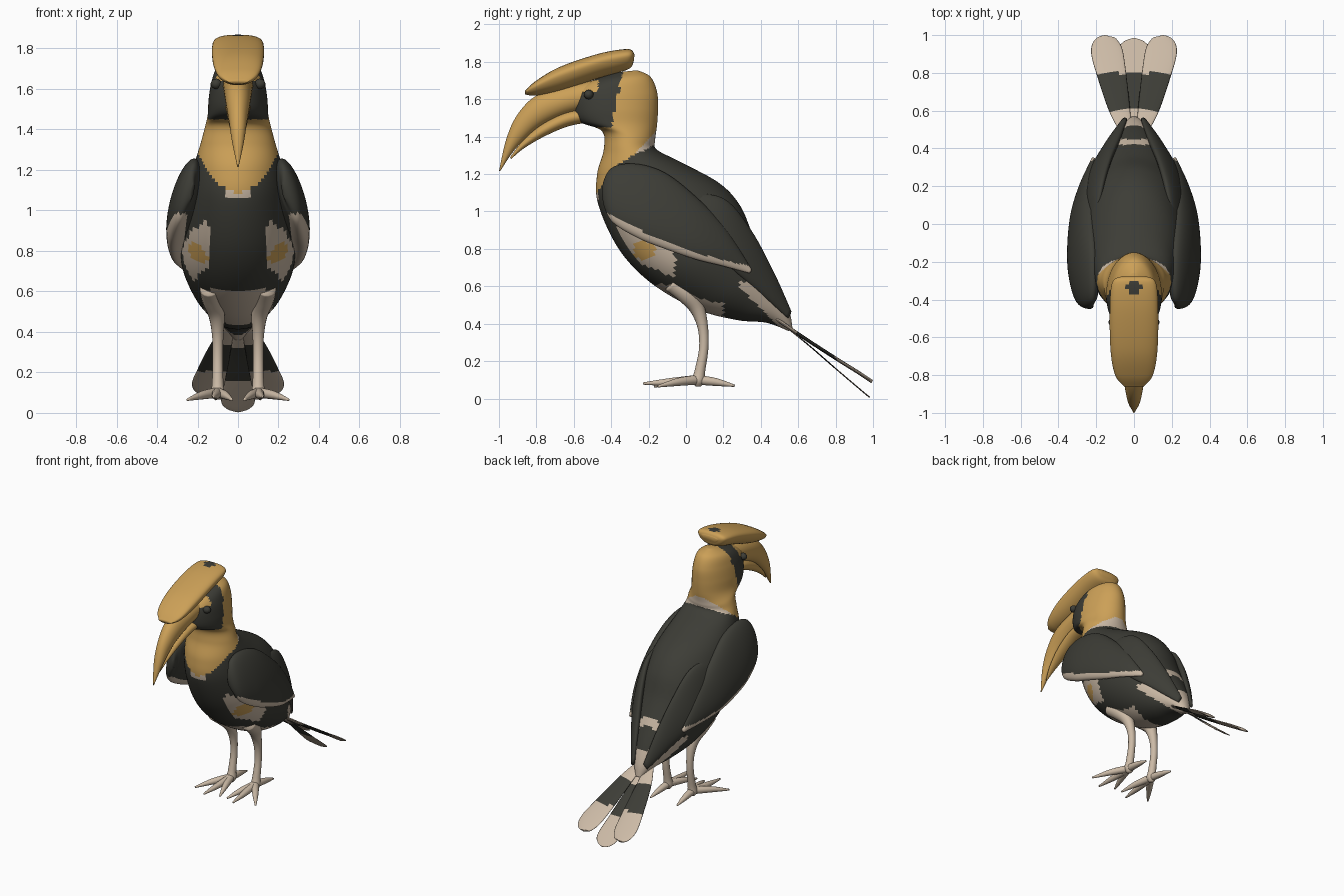
import bpy, bmesh, math
from mathutils import Vector

if "Cube" in bpy.data.objects:
    bpy.data.objects.remove(bpy.data.objects["Cube"])


def material(name, rgb):
    m = bpy.data.materials.new(name)
    m.diffuse_color = (*rgb, 1)
    m.use_nodes = True
    m.node_tree.nodes["Principled BSDF"].inputs["Base Color"].default_value = m.diffuse_color
    return m


MATS = [material("golden_yellow", (0.60, 0.35, 0.095)),
        material("charcoal_black", (0.046, 0.046, 0.037)),
        material("pale_beige", (0.60, 0.49, 0.38))]
GOLD, DARK, PALE = range(3)


def spline(rows, steps):
    """Catmull-Rom interpolation of rows of numbers."""
    out, n = [], len(rows)
    for i in range(n - 1):
        p = [rows[max(0, min(n - 1, i + k))] for k in (-1, 0, 1, 2)]
        for s in range(steps):
            t = s / steps
            out.append([0.5 * (2 * b + (c - a) * t + (2 * a - 5 * b + 4 * c - d) * t * t
                               + (3 * b - a - 3 * c + d) * t ** 3) for a, b, c, d in zip(*p)])
    return out + [list(rows[-1])]


def loft(name, rows, colour, steps=6, sides=32, side=1, power=2.0, taper=0.0):
    """Skin oval rings; a row is top point xyz, bottom point xyz, half width."""
    rings = spline(rows, steps)
    mids = [(Vector(r[:3]) + Vector(r[3:6])) / 2 for r in rings]
    bm, loops = bmesh.new(), []
    for i, r in enumerate(rings):
        half = (Vector(r[:3]) - Vector(r[3:6])) / 2
        tangent = mids[min(i + 1, len(mids) - 1)] - mids[max(i - 1, 0)]
        across = half.cross(tangent).normalized() * max(r[6], 0.001)
        loop = []
        for k in range(sides):
            a = 2 * math.pi * k / sides
            c, s = [math.copysign(abs(v) ** (2 / power), v) for v in (math.cos(a), math.sin(a))]
            p = mids[i] + half * c + across * s * (1 + taper * c)
            loop.append(bm.verts.new((p.x * side, p.y, p.z)))
        loops.append(loop)
    for a, b in zip(loops, loops[1:]):
        for k in range(sides):
            j = (k + 1) % sides
            bm.faces.new((a[k], a[j], b[j], b[k]))
    bm.faces.new(loops[0])
    bm.faces.new(loops[-1])
    bmesh.ops.recalc_face_normals(bm, faces=bm.faces)
    for f in bm.faces:
        f.smooth = True
        f.material_index = colour(f.calc_center_median(), f.normal) if callable(colour) else colour
    me = bpy.data.meshes.new(name)
    bm.to_mesh(me)
    bm.free()
    for m in MATS:
        me.materials.append(m)
    ob = bpy.data.objects.new(name, me)
    bpy.context.collection.objects.link(ob)
    return ob


def flat(rows):
    """Rows on the centre plane: top y, z, bottom y, z, half width."""
    return [(0, a, b, 0, c, d, w) for a, b, c, d, w in rows]


def tube(name, pts, ref, side):
    """Round limb; points are x, y, z, radius."""
    rows = []
    for i, p in enumerate(pts):
        t = (Vector(pts[min(i + 1, len(pts) - 1)][:3]) - Vector(pts[max(i - 1, 0)][:3])).normalized()
        u = (Vector(ref) - t * t.dot(Vector(ref))).normalized() * p[3]
        c = Vector(p[:3])
        rows.append((*(c + u), *(c - u), p[3]))
    return loft(name, rows, PALE, steps=5, sides=16, side=side)


# plumage pattern of the body
def body_colour(p, n):
    x, y, z = abs(p.x), p.y, p.z
    edge = 1.09 + 5 * min(x * x, 0.04) if y < -0.3 else 1.29 + (y + 0.3) * 0.5
    if z > edge:
        if z > 1.45 and y < -0.40 + (z - 1.45) * 0.21:          # dark face mask
            return GOLD if -0.58 < y < -0.47 and 1.64 < z < 1.70 else DARK
        if y > -0.28 and z < edge + 0.6 * (y + 0.28):           # pale nape
            return PALE
        return GOLD
    if z > edge - 0.035 and x < 0.06 and y < -0.3:              # pale bib tip
        return PALE
    if ((y + 0.22) / 0.06) ** 2 + ((z - 0.79) / 0.055) ** 2 < 1 and x > 0.13:
        return GOLD
    if -0.37 < y < -0.06 and abs(z - 0.79 + 0.45 * (y + 0.2)) < 0.085 and x > 0.14:
        return PALE
    if z < 0.61 and x < 0.17 and y < 0.2 and n.z < 0:           # belly
        return PALE
    if y > 0.28 and 0.60 - (y - 0.28) < z < 0.62 - max(0, y - 0.35) * 0.4:
        return PALE                                             # vent
    if 0.42 < y < 0.45 and n.z > 0 and z > 0.6:                 # rump stripe
        return PALE
    return DARK


# head, neck and body in one skin
loft("body", flat([
    (-.26, 1.755, -.36, 1.745, .03), (-.19, 1.72, -.50, 1.70, .10),
    (-.155, 1.64, -.585, 1.64, .13), (-.15, 1.55, -.60, 1.55, .145),
    (-.155, 1.46, -.57, 1.48, .15), (-.165, 1.38, -.45, 1.43, .165),
    (-.155, 1.33, -.44, 1.33, .185), (-.02, 1.26, -.475, 1.20, .215),
    (.18, 1.15, -.47, 1.04, .25), (.29, 1.03, -.36, .80, .28),
    (.36, .87, -.19, .62, .28), (.44, .72, .05, .48, .22),
    (.51, .58, .27, .42, .14), (.555, .46, .43, .405, .075),
    (.57, .37, .55, .36, .02)]), body_colour, steps=9, sides=72)

# beak
loft("upper_beak", flat([
    (-.50, 1.70, -.50, 1.55, .075), (-.65, 1.67, -.65, 1.515, .07),
    (-.80, 1.62, -.78, 1.455, .06), (-.90, 1.52, -.87, 1.38, .045),
    (-.96, 1.39, -.935, 1.305, .03), (-1.0, 1.215, -.99, 1.22, .004)]), GOLD)
loft("lower_beak", flat([
    (-.50, 1.56, -.50, 1.48, .065), (-.65, 1.53, -.63, 1.455, .058),
    (-.78, 1.46, -.76, 1.40, .045), (-.88, 1.37, -.87, 1.335, .025),
    (-.94, 1.29, -.935, 1.28, .005)]), GOLD)

# casque on top of the beak, with a dark spot
loft("casque", flat([
    (-.275, 1.84, -.28, 1.80, .06), (-.31, 1.868, -.31, 1.76, .11),
    (-.46, 1.845, -.46, 1.715, .122), (-.67, 1.775, -.67, 1.645, .118),
    (-.80, 1.70, -.80, 1.62, .095), (-.86, 1.645, -.86, 1.625, .05)]),
    lambda p, n: DARK if n.z > 0.3 and abs(p.x) / .05 + abs(p.y + .335) / .045 < 1 else GOLD,
    steps=10, sides=48, power=2.4, taper=0.25)


def wing_colour(p, n):
    return PALE if p.z < 0.80 - 0.35 * p.y + 0.25 * p.y ** 2 and p.y > -0.42 else DARK


def tail_colour(p, n):
    return DARK if 0.6 < p.y < 0.8 else PALE


def feather(name, pts, thick, side=1):
    """Flat feather; points are x, y, z, half width."""
    loft(name, [(x, y + thick * .6, z + thick, x, y - thick * .6, z - thick, w)
                for x, y, z, w in pts], tail_colour, steps=8, sides=24, side=side)


for label, s in (("left", 1), ("right", -1)):
    # folded wing and its long inner tip
    loft(label + "_wing", [
        (.22, -.445, 1.13, .23, -.44, 1.06, .01), (.215, -.40, 1.23, .29, -.40, .95, .045),
        (.21, -.28, 1.255, .32, -.26, .86, .065), (.215, -.12, 1.21, .325, -.11, .80, .065),
        (.225, .05, 1.08, .31, .05, .745, .055), (.225, .21, .91, .275, .19, .71, .035),
        (.21, .35, .69, .22, .34, .67, .01)], wing_colour, steps=10, sides=56, side=s)
    loft(label + "_wing_tip", [
        (.20, .0, 1.10, .24, -.02, 1.0, .02), (.17, .20, 1.07, .26, .10, .85, .035),
        (.13, .34, .91, .24, .24, .70, .035), (.08, .46, .69, .15, .40, .56, .03),
        (.04, .56, .47, .06, .545, .43, .012)], DARK, side=s)
    # outer tail feather
    feather(label + "_tail_feather", [
        (.03, .45, .45, .02), (.075, .60, .345, .055), (.12, .80, .215, .078),
        (.145, .92, .14, .083), (.15, .98, .10, .055), (.15, .995, .09, .012)], .008, s)
    # leg and toes
    tube(label + "_leg", [
        (.14, -.08, .62, .05), (.125, .0, .56, .053), (.105, .06, .48, .04),
        (.10, .09, .38, .028), (.10, .095, .27, .025), (.10, .075, .15, .028),
        (.10, .065, .095, .033), (.10, .065, .065, .015)], (0, 1, 0), s)
    for i, (x, y, z) in enumerate([(.25, -.15, .065), (.12, -.23, .08),
                                   (.03, -.17, .065), (.11, .26, .068)]):
        mid = ((.10 + x) / 2, (.06 + y) / 2, .088)
        tube(f"{label}_toe_{i + 1}", [(.10, .06, .10, .026), (*mid, .021), (x, y, z, .006)],
             (0, 0, 1), s)
    # eye
    loft(label + "_eye", [(.115 + d, -.52, 1.625 + r, .115 + d, -.52, 1.625 - r, r)
                          for d, r in ((-.03, .015), (-.01, .026), (.012, .018), (.02, .003))],
         DARK, steps=3, sides=16, side=s)

# middle tail feather hangs lower
feather("middle_tail_feather", [
    (0, .50, .41, .02), (0, .65, .29, .04), (0, .80, .16, .065),
    (0, .92, .058, .083), (0, .965, .02, .055), (0, .983, .006, .012)], .003)
